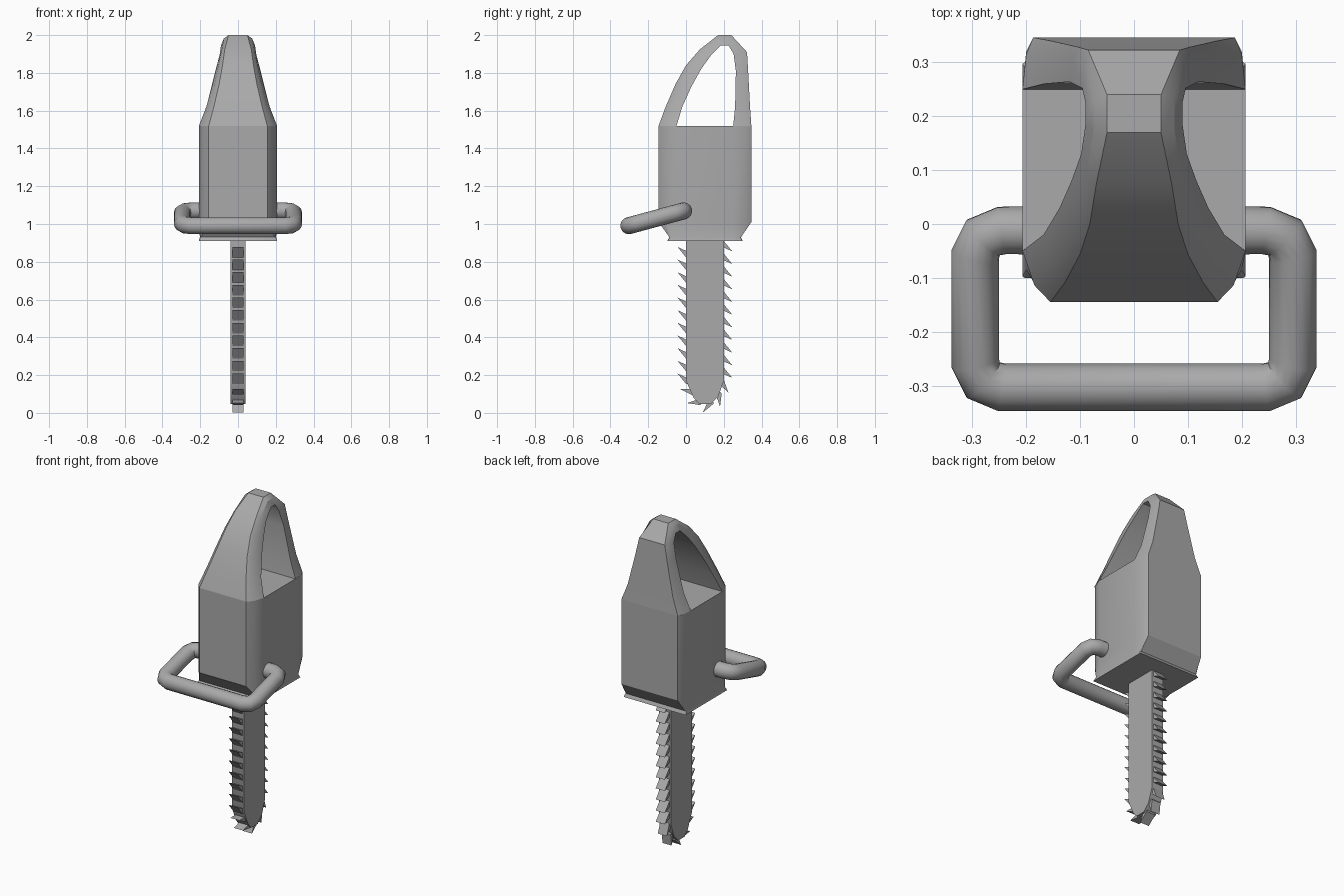
import bpy, bmesh, math
from mathutils import Vector

cube = bpy.data.objects.get("Cube")
if cube:
    bpy.data.objects.remove(cube, do_unlink=True)

grey = bpy.data.materials.new("grey")
grey.use_nodes = True
grey.diffuse_color = (0.4, 0.4, 0.4, 1)
grey.node_tree.nodes["Principled BSDF"].inputs["Base Color"].default_value = (0.4, 0.4, 0.4, 1)


def finish(name, bm, angle=30):
    bmesh.ops.recalc_face_normals(bm, faces=bm.faces)
    mesh = bpy.data.meshes.new(name)
    bm.to_mesh(mesh)
    bm.free()
    obj = bpy.data.objects.new(name, mesh)
    bpy.context.collection.objects.link(obj)
    mesh.materials.append(grey)
    bpy.ops.object.select_all(action='DESELECT')
    obj.select_set(True)
    bpy.context.view_layer.objects.active = obj
    bpy.ops.object.shade_smooth_by_angle(angle=math.radians(angle))
    return obj


def loft(name, rings, angle=30, caps=True):
    """Skin a series of closed rings with equal point counts."""
    bm = bmesh.new()
    rows = [[bm.verts.new(p) for p in ring] for ring in rings]
    n = len(rows[0])
    for a, b in zip(rows, rows[1:]):
        for i in range(n):
            j = (i + 1) % n
            bm.faces.new((a[i], a[j], b[j], b[i]))
    if caps:
        bm.faces.new(rows[0])
        bm.faces.new(rows[-1])
    return finish(name, bm, angle)


def mirrored_ring(half, z):
    return [(x, y, z) for x, y in half] + [(-x, y, z) for x, y in reversed(half)]


# Motor housing with bevelled corners, narrowing to a square lip
section = [(.155, -.145), (.185, -.11), (.207, -.05), (.207, .25), (.2, .32), (.187, .346)]
neck = [(.195, -.088), (.2, -.085), (.202, -.05), (.202, .25), (.2, .288), (.195, .291)]
lip = [(.203, -.1), (.207, -.097), (.207, -.05), (.207, .25), (.207, .297), (.203, .3)]
loft("motor_housing", [mirrored_ring(lip, .91), mirrored_ring(neck, .93),
                       mirrored_ring(section, 1.01), mirrored_ring(section, 1.52)])

# Rear grip arch: outer y, z, inner y, z, then half widths outer, middle, inner
arch = [
    (-.145, 1.52, -.05, 1.52, .155, .185, .207),
    (-.108, 1.62, -.02, 1.62, .128, .153, .168),
    (-.056, 1.74, .03, 1.73, .100, .125, .138),
    (.0, 1.84, .08, 1.82, .082, .105, .116),
    (.074, 1.925, .13, 1.89, .07, .088, .098),
    (.17, 2.0, .185, 1.945, .05, .075, .09),
    (.24, 2.0, .225, 1.945, .05, .075, .09),
    (.323, 1.91, .252, 1.90, .085, .091, .096),
    (.329, 1.81, .264, 1.81, .106, .114, .12),
    (.339, 1.62, .26, 1.62, .15, .16, .167),
    (.346, 1.52, .25, 1.52, .187, .2, .207),
]
rings = []
for oy, oz, iy, iz, f, m, w in arch:
    my, mz = oy + (iy - oy) * .33, oz + (iz - oz) * .33
    half = [(f, oy, oz), (m, my, mz), (w, iy, iz)]
    rings.append(half + [(-x, y, z) for x, y, z in reversed(half)])
loft("grip_arch", rings, caps=False)

# Front handle: round tube bent into a tilted U
side = [(.15, -.012), (.245, -.012), (.28, -.025), (.295, -.058),
        (.295, -.257), (.28, -.29), (.245, -.303)]
flat = side + [(-x, y) for x, y in reversed(side)]
path = [Vector((x, y, 1.07 + .27 * (y + .01))) for x, y in flat]
up = Vector((0, -.27, 1)).normalized()
rings = []
for i, p in enumerate(path):
    before, after = path[max(i - 1, 0)], path[min(i + 1, len(path) - 1)]
    t = Vector()
    if i > 0:
        t += (p - before).normalized()
    if i < len(path) - 1:
        t += (after - p).normalized()
    out = t.cross(up).normalized()
    rings.append([p + .045 * (math.cos(a) * out + math.sin(a) * up)
                  for a in (k * math.tau / 16 for k in range(16))])
loft("front_handle", rings, angle=40)

# Guide bar with a rounded nose
outline = [(.2, .92), (.2, .17), (.17, .085), (.13, .047), (.07, .047), (.04, .08), (0, .17), (0, .92)]
loft("guide_bar", [[(x, y, z) for y, z in outline] for x in (-.04, .04)])

# Saw teeth raked along the chain direction: down the back, up the front
bm = bmesh.new()
points = [Vector((0, y, z)) for y, z in outline]


def along(s):
    for a, b in zip(points, points[1:]):
        length = (b - a).length
        if s <= length:
            break
        s -= length
    t = (b - a).normalized()
    return a + t * s, t


for k in range(27):
    p, t = along(.04 + .067 * k)
    n = Vector((0, -t.z, t.y))
    profile = [p - n * .01, p - t * .03 - n * .01, p - t * .03, p + t * .025 + n * .045]
    sides = [[bm.verts.new(v + Vector((x, 0, 0))) for v in profile] for x in (-.03, .03)]
    for ring in sides:
        bm.faces.new(ring)
    for i in range(4):
        j = (i + 1) % 4
        bm.faces.new((sides[0][i], sides[0][j], sides[1][j], sides[1][i]))
finish("saw_teeth", bm)
